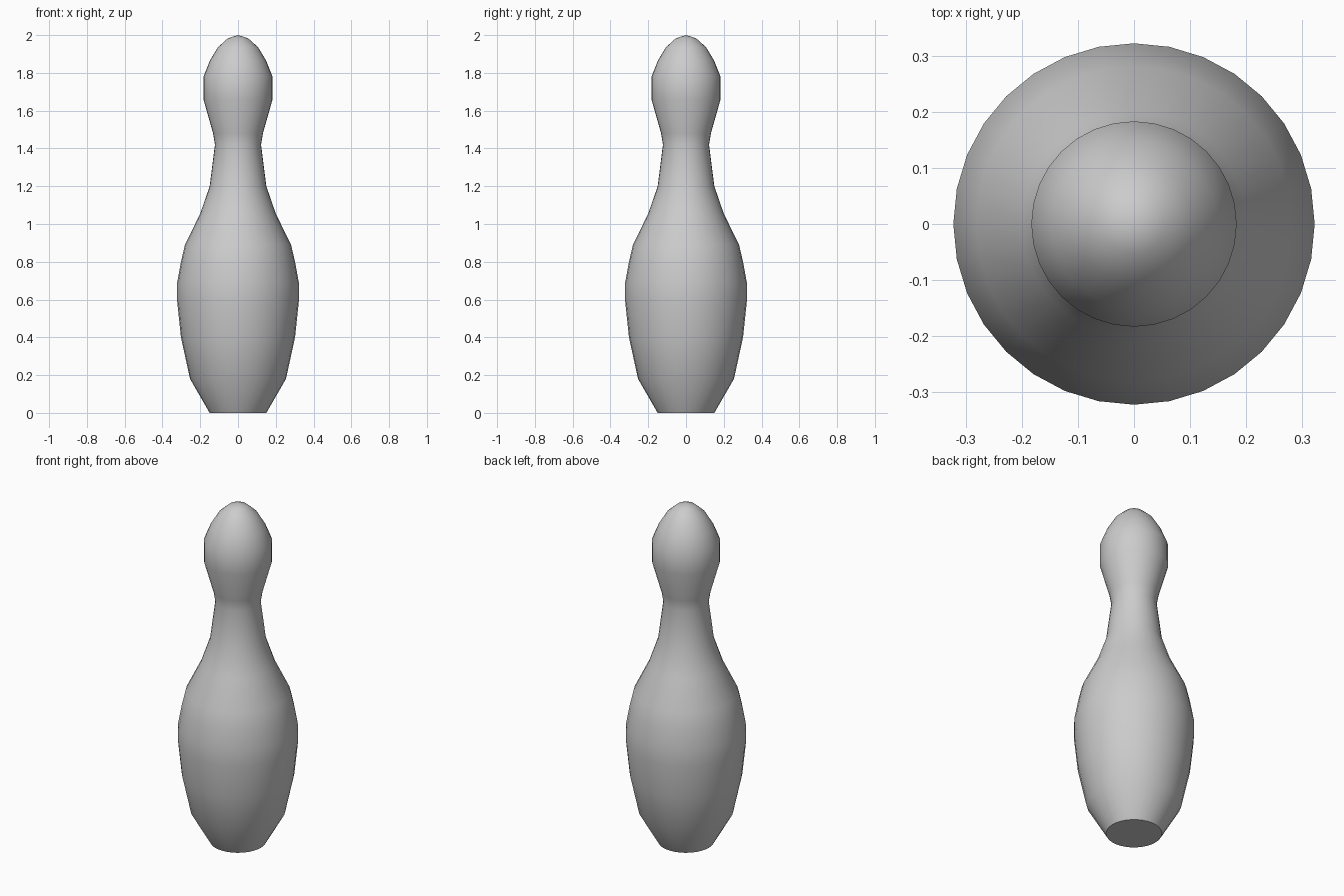
import bpy
import bmesh
import math

cube = bpy.data.objects.get("Cube")
if cube:
    bpy.data.objects.remove(cube, do_unlink=True)

SIDES = 32

# Body outline from base to crown: (radius, height)
PROFILE = [
    (0.15, 0.0), (0.254, 0.18), (0.302, 0.4), (0.322, 0.59), (0.322, 0.69),
    (0.302, 0.8), (0.281, 0.89), (0.2, 1.055), (0.15, 1.2), (0.122, 1.42),
    (0.132, 1.48), (0.183, 1.66), (0.183, 1.78), (0.149, 1.865),
    (0.106, 1.936), (0.053, 1.984),
]


def make_material(name, color):
    mat = bpy.data.materials.new(name)
    mat.use_nodes = True
    mat.diffuse_color = color
    mat.node_tree.nodes["Principled BSDF"].inputs["Base Color"].default_value = color
    return mat


def lathe(name, profile, crown, mat):
    """Turn the outline round z, with a flat base and a pointed crown."""
    bm = bmesh.new()
    rings = []
    for r, z in profile:
        angles = [2 * math.pi * i / SIDES for i in range(SIDES)]
        rings.append([bm.verts.new((r * math.cos(a), r * math.sin(a), z)) for a in angles])
    for low, high in zip(rings, rings[1:]):
        for i in range(SIDES):
            j = (i + 1) % SIDES
            bm.faces.new((low[i], low[j], high[j], high[i]))
    bm.faces.new(reversed(rings[0]))
    tip = bm.verts.new((0, 0, crown))
    for i in range(SIDES):
        bm.faces.new((rings[-1][i], rings[-1][(i + 1) % SIDES], tip))
    mesh = bpy.data.meshes.new(name)
    bm.to_mesh(mesh)
    bm.free()
    mesh.materials.append(mat)
    obj = bpy.data.objects.new(name, mesh)
    bpy.context.collection.objects.link(obj)
    return obj


# Whole pin, smooth with a sharp base rim
pin = lathe("pin_body", PROFILE, 2.0, make_material("plain grey", (0.6, 0.6, 0.6, 1)))
bpy.ops.object.select_all(action="DESELECT")
pin.select_set(True)
bpy.context.view_layer.objects.active = pin
bpy.ops.object.shade_smooth_by_angle(angle=math.radians(40))
